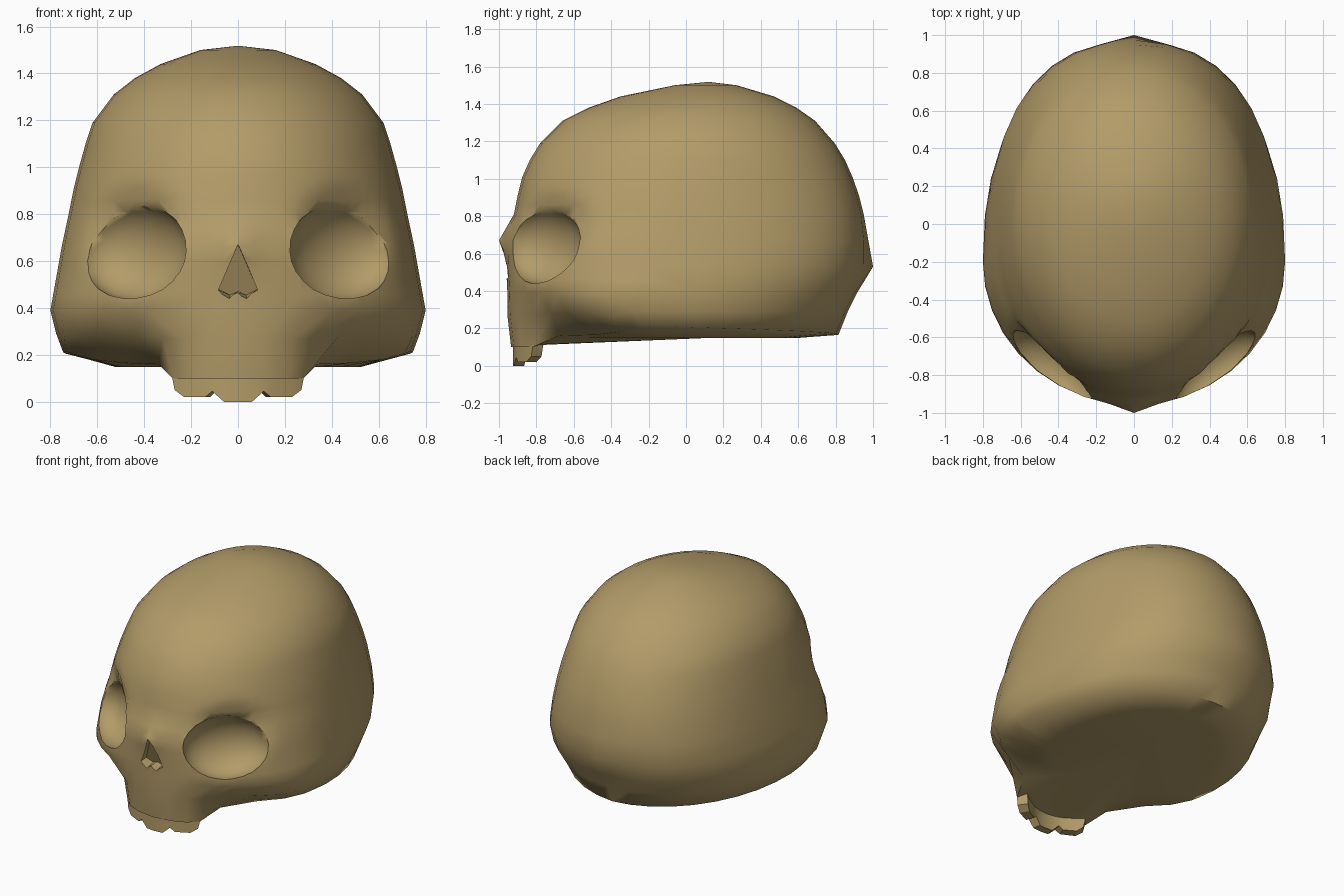
import bpy, bmesh, math
from mathutils import Matrix, Vector

if "Cube" in bpy.data.objects:
    bpy.data.objects.remove(bpy.data.objects["Cube"])

bone = bpy.data.materials.new("bone")
bone.diffuse_color = (0.45, 0.33, 0.14, 1)
bone.use_nodes = True
bone.node_tree.nodes["Principled BSDF"].inputs["Base Color"].default_value = bone.diffuse_color


def make(name, verts, faces):
    me = bpy.data.meshes.new(name)
    me.from_pydata(verts, [], faces)
    bm = bmesh.new()
    bm.from_mesh(me)
    bmesh.ops.recalc_face_normals(bm, faces=bm.faces)
    bm.to_mesh(me)
    bm.free()
    me.materials.append(bone)
    ob = bpy.data.objects.new(name, me)
    bpy.context.collection.objects.link(ob)
    return ob


def smooth(ob, angle):
    bpy.ops.object.select_all(action='DESELECT')
    ob.select_set(True)
    bpy.context.view_layer.objects.active = ob
    bpy.ops.object.shade_smooth_by_angle(angle=math.radians(angle))


N = 18  # columns from front to back on one side


def half_ring(z, w, yf, yb, yc, nose=0, back=0):
    # the back is boxier than an ellipse around the widest level
    e = .83 + .17 * max(0, min(1, max((.45 - z) / .25, (z - .6) / .7)))
    pts = []
    for i in range(N + 1):
        t = math.pi * i / N
        s, c = math.sin(t), math.cos(t)
        if c > 0:
            x, y = w * s, yc - (yc - yf) * c
        else:
            x, y = w * abs(s) ** e, yc + (yb - yc) * abs(c) ** e
        pts.append([x if 0 < i < N else 0, y, z])
    pts[0][1] -= nose
    pts[N][1] += back
    return pts


def full(half):
    return [tuple(p) for p in half] + [(-x, y, z) for x, y, z in half[N - 1:0:-1]]


# Lower rings: upper jaw in front, cheeks sloping back underneath
cheek = half_ring(0.29, 0.775, -0.95, 0.865, -0.15)
cheek[:8] = [(0, -.955, .27), (.12, -.94, .27), (.23, -.90, .27), (.32, -.81, .27),
             (.43, -.72, .28), (.56, -.64, .285), (.67, -.53, .28), (.74, -.39, .27)]
base = half_ring(0.2, 0.745, -0.9, 0.815, -0.1)
for i in range(8, N + 1):
    base[i][2] = 0.215 - 0.05 * (i - 8) / (N - 8)
base[:8] = [(0, -.935, .10), (.12, -.92, .10), (.22, -.88, .10), (.28, -.82, .10),
            (.34, -.68, .16), (.48, -.48, .165), (.62, -.37, .18), (.71, -.28, .205)]
under = [(x * .7, -.1 + (y + .1) * .75, .148) for x, y, z in base]
under[:4] = [(0, -.84, .11), (.10, -.83, .11), (.18, -.81, .11), (.22, -.77, .115)]

# Cranium rings: z, half width, front, back, middle, ridge extras
levels = [(.39, .80, -.955, .915, -.2), (.53, .775, -.962, .965, -.18, 0, .035),
          (.67, .75, -.965, .965, -.15, .035, .01), (.81, .72, -.92, .95, -.1),
          (.91, .70, -.90, .925, -.08), (1.01, .675, -.875, .89, -.05),
          (1.10, .65, -.835, .85, -.02), (1.19, .62, -.78, .795, 0),
          (1.31, .53, -.66, .69, .02), (1.38, .44, -.52, .59, .05),
          (1.44, .33, -.35, .47, .08), (1.50, .16, -.06, .27, .1)]
rings = [full(r) for r in [under, base, cheek] + [half_ring(*l) for l in levels]]
n = 2 * N
verts = [p for r in rings for p in r]
faces = [(k * n + i, k * n + (i + 1) % n, (k + 1) * n + (i + 1) % n, (k + 1) * n + i)
         for k in range(len(rings) - 1) for i in range(n)]
verts += [(0, .1, .148), (0, .12, 1.518)]
low, top = len(verts) - 2, len(verts) - 1
last = (len(rings) - 1) * n
for i in range(n):
    j = (i + 1) % n
    faces += [(low, j, i), (top, last + i, last + j)]
skull = make("skull", verts, faces)

# Soft hollow around each eye, strongest under the brow and at the temple
bm = bmesh.new()
bm.from_mesh(skull.data)
front = [e for e in bm.edges if all(v.co.y < -.1 and .3 < v.co.z < 1.15 for v in e.verts)]
bmesh.ops.subdivide_edges(bm, edges=front, cuts=1, use_grid_fill=True)
for v in bm.verts:
    s = 1 if v.co.x > 0 else -1
    d = Vector((abs(v.co.x) - .48, v.co.y + .75, v.co.z - .72))
    u = d.x * .77 + d.y * .64
    r = math.hypot(u / .28, d.z / .21)
    if r < 1 and v.co.y < -.2:
        push = .06 * (1 - r * r)
        v.co += Vector((-s * .64 * push, .77 * push, 0))
bm.to_mesh(skull.data)
bm.free()

# Eye socket cutters
cutters = []
for s in (-1, 1):
    me = bpy.data.meshes.new("eye_cutter")
    bm = bmesh.new()
    bmesh.ops.create_uvsphere(bm, u_segments=24, v_segments=14, radius=1)
    m = (Matrix.Translation((s * .45, -.775, .645)) @ Matrix.Rotation(s * math.radians(42), 4, 'Z')
         @ Matrix.Diagonal((.28, .17, .21, 1)))
    bmesh.ops.transform(bm, matrix=m, verts=bm.verts)
    bm.to_mesh(me)
    bm.free()
    me.materials.append(bone)
    ob = bpy.data.objects.new("eye_cutter", me)
    bpy.context.collection.objects.link(ob)
    cutters.append(ob)

# Nose opening cutter: notched triangle with a slanted back
outline = [(0, .675), (.085, .47), (.04, .42), (0, .46), (-.04, .42), (-.085, .47)]
inner = [(0, .67), (.083, .48), (.035, .455), (0, .47), (-.035, .455), (-.083, .48)]
nv = [(x, -1.05, z) for x, z in outline] + [(x, -.97 + (.67 - z) * .4, z) for x, z in inner]
nf = [tuple(range(6)), tuple(range(6, 12))]
nf += [(i, (i + 1) % 6, 6 + (i + 1) % 6, 6 + i) for i in range(6)]
cutters.append(make("nose_cutter", nv, nf))

for c in cutters:
    c.hide_render = True
    mod = skull.modifiers.new("cut", 'BOOLEAN')
    mod.operation = 'DIFFERENCE'
    mod.solver = 'EXACT'
    mod.object = c
bpy.context.view_layer.update()
done = bpy.data.meshes.new_from_object(skull.evaluated_get(bpy.context.evaluated_depsgraph_get()))
skull.modifiers.clear()
skull.data = done
for c in cutters:
    bpy.data.objects.remove(c)
smooth(skull, 60)

# Upper teeth: scalloped curved strip
edge = [(0, 0), (.06, 0), (.11, .045), (.14, .02), (.23, .02), (.27, .05), (.28, .1)]
edge = [(-x, z) for x, z in edge[:0:-1]] + edge
tv = []
for x, z in edge:
    y = -.925 + .105 * (x / .28) ** 2
    tv += [(x, y, z), (x, y, .115), (x * .85, y + .055, .115), (x * .85, y + .055, z)]
tf = [(0, 1, 2, 3), tuple(len(tv) - 4 + i for i in range(4))]
for k in range(len(edge) - 1):
    tf += [(4 * k + i, 4 * k + (i + 1) % 4, 4 * k + 4 + (i + 1) % 4, 4 * k + 4 + i) for i in range(4)]
smooth(make("upper_teeth", tv, tf), 30)
